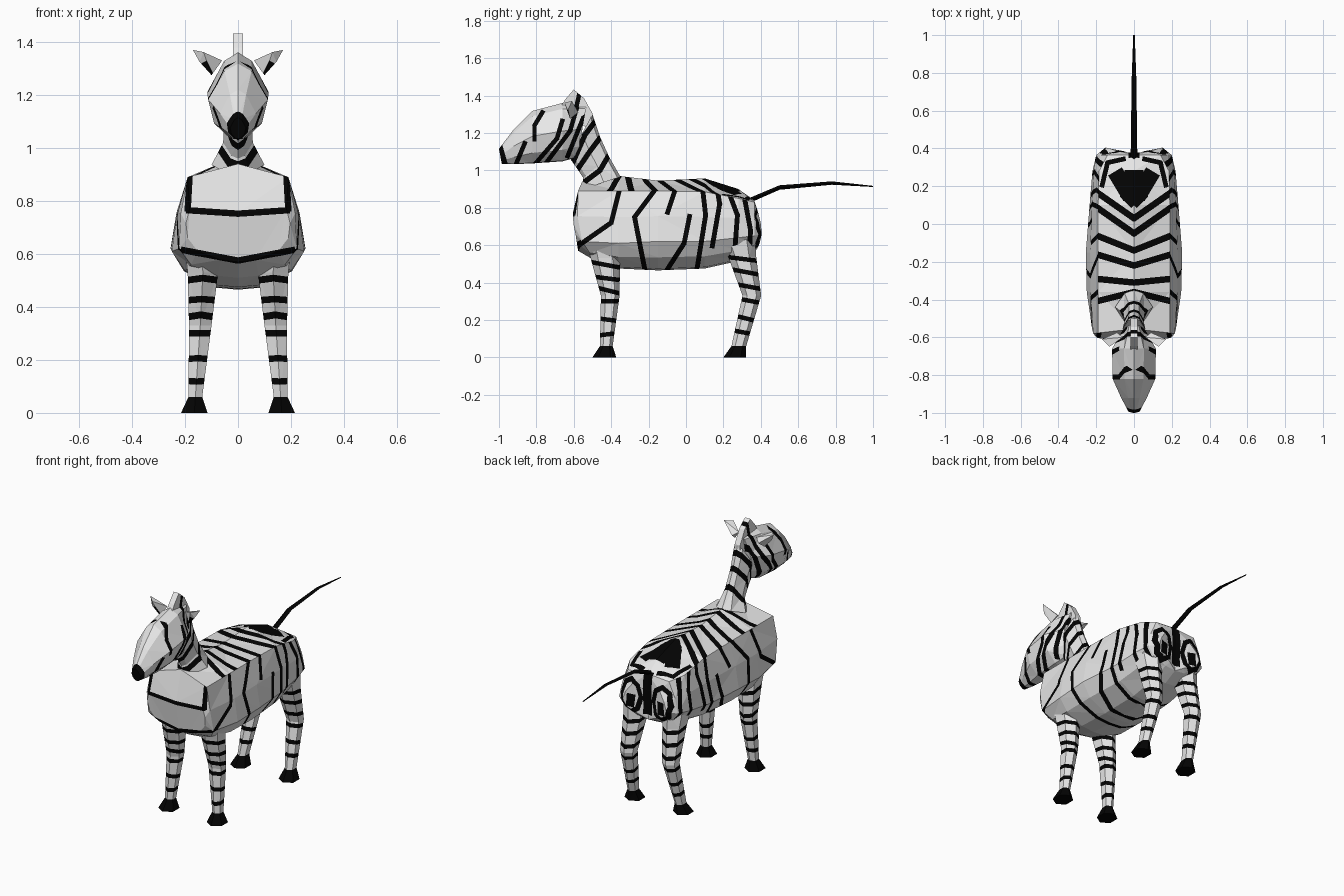
import bpy, bmesh, math
from mathutils import Vector

if "Cube" in bpy.data.objects:
    bpy.data.objects.remove(bpy.data.objects["Cube"])


def material(name, rgb):
    m = bpy.data.materials.new(name)
    m.diffuse_color = (*rgb, 1)
    m.use_nodes = True
    m.node_tree.nodes["Principled BSDF"].inputs["Base Color"].default_value = m.diffuse_color
    return m


WHITE = material("off white", (0.8, 0.8, 0.8))
BLACK = material("stripe black", (0.001, 0.001, 0.001))
X, Y, Z = Vector((1, 0, 0)), Vector((0, 1, 0)), Vector((0, 0, 1))


def half_loft(rings, profile):
    """Right half skin. Ring = (top y, top z, bottom y, bottom z, half width)."""
    bm = bmesh.new()
    rows = []
    for yt, zt, yb, zb, w in rings:
        rows.append([bm.verts.new((w * px, yt + (yb - yt) * t, zt + (zb - zt) * t))
                     for px, t in profile])
    return skin(bm, rows)


def skin(bm, rows):
    for a, b in zip(rows, rows[1:]):
        for i in range(len(a) - 1):
            bm.faces.new((a[i], a[i + 1], b[i + 1], b[i]))
    bm.faces.new(rows[0][::-1])
    bm.faces.new(rows[-1])
    bmesh.ops.triangulate(bm, faces=bm.faces[:])
    bm.normal_update()
    return bm


def stripe(bm, path, width, u, v, keep=lambda n: True):
    """Cut a painted band along a path lying in the plane of axes u and v."""
    pts = [u * a + v * b for a, b in path]
    for p, q in zip(pts, pts[1:]):
        d = (q - p).normalized()
        n = d.cross(u.cross(v))
        e = d * width * 0.25
        h = n * width / 2
        faces = [f for f in bm.faces if keep(f.normal)]
        for co, no in ((p + h, n), (p - h, -n), (q + e, d), (p - e, -d)):
            geom = set(faces)
            for f in faces:
                geom.update(f.edges)
                geom.update(f.verts)
            if not geom:
                break
            res = bmesh.ops.bisect_plane(bm, geom=list(geom), dist=1e-5,
                                         plane_co=co, plane_no=no)
            faces = [f for f in res["geom"] if isinstance(f, bmesh.types.BMFace)
                     and (f.calc_center_median() - co).dot(no) < 0]
        for f in faces:
            f.material_index = 1
        bm.normal_update()


def finish(bm, name, mirror=True):
    me = bpy.data.meshes.new(name)
    bm.to_mesh(me)
    bm.free()
    me.materials.append(WHITE)
    me.materials.append(BLACK)
    ob = bpy.data.objects.new(name, me)
    bpy.context.collection.objects.link(ob)
    if mirror:
        ob.modifiers.new("mirror", "MIRROR")
    return ob


# Body: y, top z, shoulder x and z, widest x and z, belly z, and y lean per point
FLAT = (0,) * 7
bm = bmesh.new()
rows = []
for y, zt, xs, zs, xw, zw, zb, lean in (
        (-.605, .755, .183, .77, .19, .66, .57, (0, 0, .003, .014, .022, .028, .028)),
        (-.555, .94, .19, .89, .222, .62, .51, (0, -.022, -.025, 0, .04, .08, .08)),
        (-.36, .97, .19, .89, .25, .61, .475, FLAT),
        (-.15, .945, .19, .89, .255, .62, .465, FLAT),
        (.10, .957, .19, .885, .235, .62, .475, FLAT),
        (.28, .90, .185, .85, .22, .64, .515, FLAT),
        (.365, .84, .14, .83, .20, .65, .56, FLAT),
        (.405, .74, .09, .77, .15, .66, .58, (-.03, -.018, -.005, 0, -.01, -.02, -.04))):
    pts = [(0, zt), (xs, zs), ((xs + xw) / 2 + .01, (zs + zw) / 2), (xw, zw),
           (xw * .8, zb * .55 + zw * .45), (xw * .35, zb + .008), (0, zb)]
    rows.append([bm.verts.new((a, y + c, b)) for (a, b), c in zip(pts, lean)])
skin(bm, rows)

top = lambda n: n.z > .6
side = lambda n: n.z <= .6 and -.75 < n.y < .8
chest = lambda n: n.y < -.35
rump = lambda n: n.y > .35

# Flank stripes
for path in (((-.355, .90), (-.40, .72), (-.60, .58)),
             ((-.17, .89), (-.275, .75), (-.24, .57), (-.22, .47)),
             ((-.06, .89), (-.10, .77)),
             ((.09, .89), (.105, .76), (.06, .48)),
             ((.02, .76), (-.01, .61), (-.10, .47)),
             ((.17, .88), (.18, .82), (.14, .59)),
             ((.23, .88), (.275, .76), (.26, .56)),
             ((.315, .84), (.345, .68), (.34, .58))):
    stripe(bm, path, .026, Y, Z, side)
# Back chevrons and the dark patch over the croup
for a, b in ((-.22, -.16), (-.14, -.06), (-.05, .09), (.03, .17), (-.31, -.29), (-.36, -.41)):
    stripe(bm, ((0, a), (.2, b)), .034, X, Y, top)
stripe(bm, ((0, .13), (.03, .16), (.09, .26)), .085, X, Y, top)
stripe(bm, ((0, .17), (0, .26)), .1, X, Y, top)
stripe(bm, ((.17, .2), (.14, .325), (.05, .345)), .025, X, Y, top)
# Chest bands
stripe(bm, ((0, .752), (.19, .765), (.183, .89)), .024, X, Z, chest)
stripe(bm, ((0, .575), (.21, .615)), .024, X, Z, chest)
# Rump: dark centre line, ring and inner spot on each side
stripe(bm, ((.012, .84), (.012, .60)), .035, X, Z, rump)
ring = [(.105 + .062 * math.cos(k * math.pi / 4), .69 + .1 * math.sin(k * math.pi / 4))
        for k in range(9)]
stripe(bm, ring, .028, X, Z, rump)
stripe(bm, ((.10, .69), (.105, .635)), .05, X, Z, rump)
finish(bm, "body")

# Neck
bm = half_loft([(-.50, 1.30, -.625, 1.07, .06),
                (-.46, 1.18, -.59, 1.02, .052),
                (-.41, 1.07, -.55, .96, .056),
                (-.35, .965, -.55, .90, .10)],
               [(0, 0), (.5, .08), (1, .45), (.45, .9), (0, 1)])
neck_paths = (((-.39, 1.12), (-.46, 1.00), (-.56, .925)),
              ((-.44, 1.20), (-.515, 1.10), (-.59, .99)),
              ((-.48, 1.27), (-.54, 1.19), (-.61, 1.03)),
              ((-.49, 1.32), (-.55, 1.28), (-.635, 1.07)))
for path in neck_paths:
    stripe(bm, path, .028, Y, Z)
finish(bm, "neck")

# Head with dark muzzle
bm = half_loft([(-1.0, 1.115, -.985, 1.035, .03),
                (-.92, 1.22, -.92, 1.033, .068),
                (-.82, 1.318, -.82, 1.037, .113),
                (-.66, 1.36, -.66, 1.048, .116),
                (-.53, 1.36, -.58, 1.07, .055)],
               [(0, 0), (.45, .1), (1, .48), (.8, .8), (.3, .99), (0, 1)])
for path in (((-.57, 1.38), (-.62, 1.21), (-.755, 1.03)),
             ((-.66, 1.27), (-.69, 1.17), (-.81, 1.03)),
             ((-.765, 1.315), (-.81, 1.24), (-.81, 1.16)),
             ((-.86, 1.15), (-.91, 1.03)),
             neck_paths[3]):
    stripe(bm, path, .024, Y, Z)
stripe(bm, ((-1.012, 1.15), (-.975, 1.02)), .05, Y, Z)
finish(bm, "head")

# Upright mane crest, a thin blade
bm = bmesh.new()
outline = [(-.67, 1.34), (-.645, 1.38), (-.60, 1.432), (-.545, 1.385), (-.50, 1.305), (-.50, 1.2)]
f = bm.faces.new([bm.verts.new((-.018, y, z)) for y, z in outline])
ext = bmesh.ops.extrude_face_region(bm, geom=[f])["geom"]
bmesh.ops.translate(bm, vec=(.036, 0, 0), verts=[v for v in ext if isinstance(v, bmesh.types.BMVert)])
bmesh.ops.recalc_face_normals(bm, faces=bm.faces[:])
stripe(bm, ((-.57, 1.41), (-.60, 1.28)), .024, Y, Z)
finish(bm, "mane_crest", mirror=False)

# Ears with a dark inner fold
bm = bmesh.new()
for co in ((.1, -.62, 1.275), (.06, -.60, 1.33), (.13, -.65, 1.362),
           (.17, -.61, 1.37), (.09, -.575, 1.31), (.145, -.63, 1.325)):
    bm.verts.new(co)
bmesh.ops.convex_hull(bm, input=bm.verts[:])
bm.normal_update()
stripe(bm, ((.1, 1.27), (.125, 1.32)), .022, X, Z, lambda n: n.y < -.3)
finish(bm, "ears")


# Legs: rings of z, y range, x range
def leg(name, rings, bands):
    bm = bmesh.new()
    rows = []
    for z, y0, y1, x0, x1 in rings:
        rows.append([bm.verts.new(((x0 + x1) / 2 + (x1 - x0) / 1.732 * math.sin(i * math.pi / 3),
                                   (y0 + y1) / 2 + (y1 - y0) / 2 * math.cos(i * math.pi / 3), z))
                     for i in range(6)])
    for a, b in zip(rows, rows[1:]):
        for i in range(6):
            j = (i + 1) % 6
            bm.faces.new((a[i], a[j], b[j], b[i]))
    bm.faces.new(rows[0])
    bm.faces.new(rows[-1])
    bmesh.ops.triangulate(bm, faces=bm.faces[:])
    bmesh.ops.recalc_face_normals(bm, faces=bm.faces[:])
    for f in bm.faces:  # hoof
        if f.calc_center_median().z < .055:
            f.material_index = 1
    yc = (rings[2][1] + rings[2][2]) / 2
    for z, tilt in bands:
        stripe(bm, ((yc - .16, z + tilt), (yc + .16, z - tilt)), .024, Y, Z)
    finish(bm, name)


leg("front_legs", [(.62, -.53, -.36, .08, .20), (.53, -.51, -.353, .075, .19),
                   (.33, -.455, -.355, .10, .185), (.06, -.46, -.392, .135, .187),
                   (0, -.50, -.373, .115, .215)],
    ((.49, .03), (.42, .02), (.355, .04), (.30, 0), (.20, .02), (.125, -.02)))
leg("hind_legs", [(.64, .18, .37, .07, .20), (.54, .225, .375, .075, .19),
                  (.33, .302, .402, .10, .185), (.06, .243, .322, .135, .187),
                  (0, .20, .322, .115, .215)],
    ((.52, .02), (.45, .03), (.375, .03), (.30, .03), (.20, .04), (.125, .03)))

# Tail: thin tapering rod
bm = bmesh.new()
rows = []
for y, z, r in ((.33, .835, .018), (.50, .908, .016), (.78, .932, .012), (1.0, .914, .004)):
    rows.append([bm.verts.new((r * math.cos(a), y, z + r * .75 * math.sin(a)))
                 for a in (0, math.pi / 2, math.pi, 3 * math.pi / 2)])
for a, b in zip(rows, rows[1:]):
    for i in range(4):
        bm.faces.new((a[i], a[(i + 1) % 4], b[(i + 1) % 4], b[i]))
bm.faces.new(rows[0])
bm.faces.new(rows[-1])
bmesh.ops.recalc_face_normals(bm, faces=bm.faces[:])
for f in bm.faces:
    f.material_index = 1
finish(bm, "tail", mirror=False)
